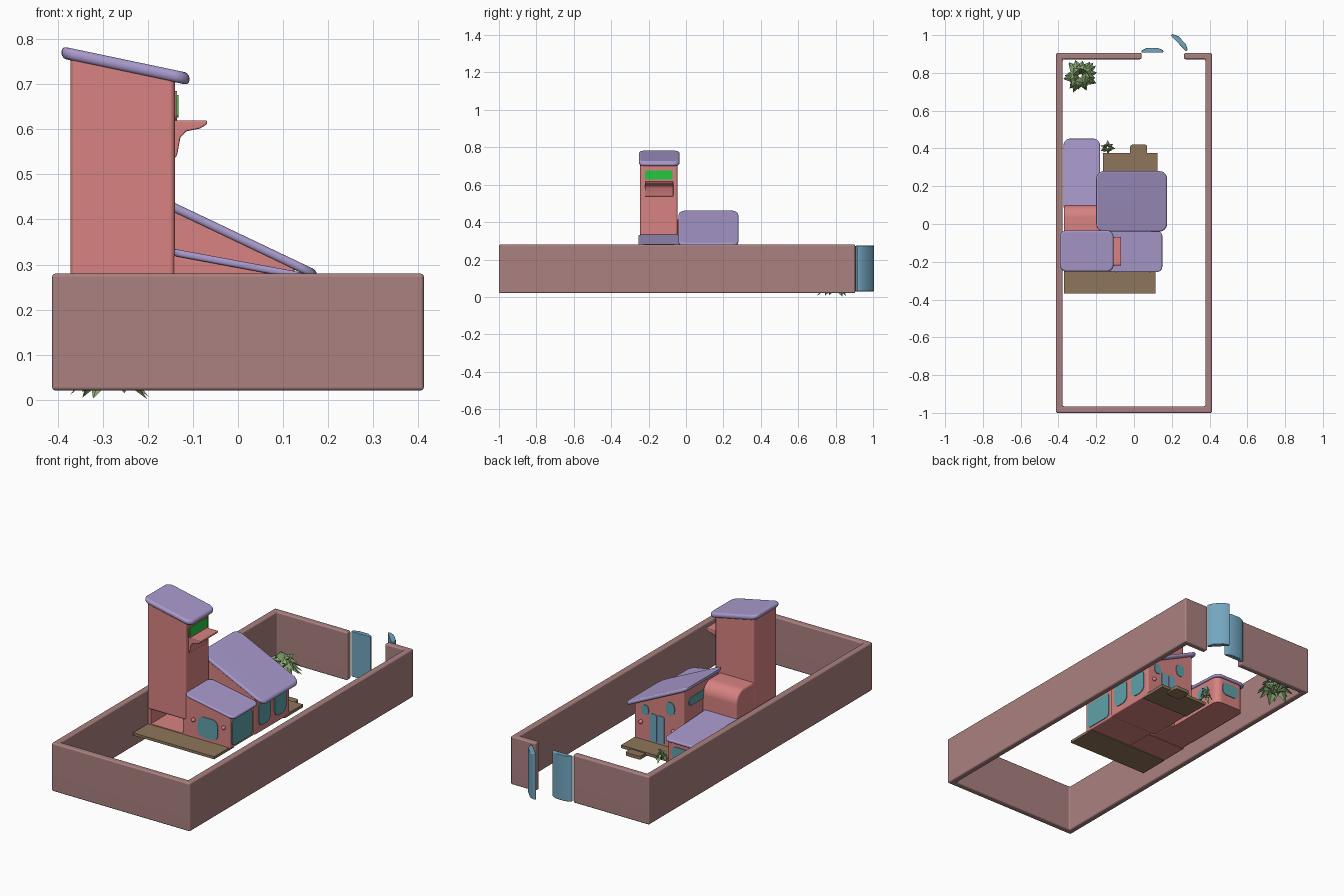
import bpy, bmesh, math, random
from mathutils import Vector

if "Cube" in bpy.data.objects:
    bpy.data.objects.remove(bpy.data.objects["Cube"])
random.seed(4)


def material(name, rgb):
    m = bpy.data.materials.new(name)
    m.diffuse_color = (*rgb, 1)
    m.use_nodes = True
    m.node_tree.nodes["Principled BSDF"].inputs["Base Color"].default_value = m.diffuse_color
    return m


PINK = material("pink plaster", (0.68, 0.225, 0.22))
WALL = material("dusty rose wall", (0.40, 0.22, 0.215))
PURPLE = material("lilac roof", (0.40, 0.325, 0.61))
BROWN = material("brown deck", (0.275, 0.18, 0.105))
GREEN = material("bright green sign", (0.017, 0.58, 0.05))
BLUE = material("blue gate", (0.17, 0.38, 0.52))
GLASS = material("teal glass", (0.115, 0.36, 0.40))
LEAF = material("leaf green", (0.25, 0.39, 0.16))


def finish(name, bm, mat, smooth=True):
    me = bpy.data.meshes.new(name)
    bm.to_mesh(me)
    bm.free()
    me.materials.append(mat)
    ob = bpy.data.objects.new(name, me)
    bpy.context.collection.objects.link(ob)
    if smooth:
        me.polygons.foreach_set("use_smooth", [True] * len(me.polygons))
        me.set_sharp_from_angle(angle=math.radians(40))
        wn = ob.modifiers.new("even shading", 'WEIGHTED_NORMAL')
        wn.keep_sharp = True
    return ob


def prism(name, pts, axis, a, b, mat, bevel=0.0, sx=0.0, sy=0.0):
    """Extrude a 2D outline along an axis, round its edges, then slant it by sx / sy."""
    bm = bmesh.new()
    put = {'x': lambda u, v, w: (w, u, v),
           'y': lambda u, v, w: (u, w, v),
           'z': lambda u, v, w: (u, v, w)}[axis]
    lo = [bm.verts.new(put(u, v, a)) for u, v in pts]
    hi = [bm.verts.new(put(u, v, b)) for u, v in pts]
    bm.faces.new(lo)
    bm.faces.new(hi)
    n = len(pts)
    for i in range(n):
        j = (i + 1) % n
        bm.faces.new((lo[i], lo[j], hi[j], hi[i]))
    bmesh.ops.recalc_face_normals(bm, faces=bm.faces)
    if bevel:
        es = [e for e in bm.edges if e.calc_face_angle(0) > math.radians(35)]
        bmesh.ops.bevel(bm, geom=es, offset=bevel, segments=3, profile=0.5,
                        affect='EDGES', clamp_overlap=True)
    cx = sum(v.co.x for v in bm.verts) / len(bm.verts)
    cy = sum(v.co.y for v in bm.verts) / len(bm.verts)
    for v in bm.verts:
        v.co.z += sx * (v.co.x - cx) + sy * (v.co.y - cy)
    return finish(name, bm, mat)


def rounded(x0, x1, y0, y1, r, steps=6):
    pts = []
    for cx, cy, s in ((x1 - r, y1 - r, 0), (x0 + r, y1 - r, 90),
                      (x0 + r, y0 + r, 180), (x1 - r, y0 + r, 270)):
        for i in range(steps + 1):
            t = math.radians(s + 90 * i / steps)
            pts.append((cx + r * math.cos(t), cy + r * math.sin(t)))
    return pts


def box(name, x0, x1, y0, y1, z0, z1, mat, bevel=0.0):
    return prism(name, [(x0, y0), (x1, y0), (x1, y1), (x0, y1)], 'z', z0, z1, mat, bevel)


def window(name, axis, at, u, v, w, h, r, mat=GLASS):
    """Thin plate with rounded corners lying on a wall."""
    return prism(name, rounded(u - w / 2, u + w / 2, v - h / 2, v + h / 2, r),
                 axis, at - 0.004, at + 0.004, mat)


def ball(name, x, y, z, r, mat):
    bm = bmesh.new()
    bmesh.ops.create_uvsphere(bm, u_segments=12, v_segments=8, radius=r)
    bmesh.ops.translate(bm, verts=bm.verts, vec=(x, y, z))
    return finish(name, bm, mat)


# Courtyard wall with the gate gap at the back
prism("courtyard_wall", [
    (0.265, 0.905), (0.413, 0.905), (0.413, -1), (-0.413, -1), (-0.413, 0.905), (0.04, 0.905),
    (0.04, 0.872), (-0.378, 0.872), (-0.378, -0.965), (0.378, -0.965), (0.378, 0.872),
    (0.265, 0.872)], 'z', 0.02, 0.28, WALL, 0.008)

# Two gate leaves, one closed and one swung open
for name, hx, hy, deg in (("gate_leaf_closed", 0.04, 0.907, 0), ("gate_leaf_open", 0.275, 0.915, 134)):
    c, s = math.cos(math.radians(deg)), math.sin(math.radians(deg))
    side = -1 if deg else 1
    leaf = [(0, 0), (0.115, 0), (0.115, 0.012), (0.085, 0.026), (0.03, 0.026), (0, 0.012)]
    prism(name, [(hx + u * c - side * v * s, hy + u * s + side * v * c) for u, v in leaf],
          'z', 0.03, 0.275, BLUE, 0.004)

# Tower: upper shaft, open porch at the bottom, slanted roof
prism("tower_shaft", [(-0.372, 0.185), (-0.14, 0.185), (-0.14, 0.715), (-0.372, 0.765)],
      'y', -0.245, -0.045, PINK, 0.012)
box("tower_porch_back", -0.37, -0.14, -0.1, -0.045, 0.095, 0.2, PINK)
box("tower_porch_floor", -0.37, -0.14, -0.24, -0.05, 0.093, 0.108, PINK)
for name, x0 in (("tower_porch_left", -0.37), ("tower_porch_right", -0.16)):
    box(name, x0, x0 + 0.018, -0.24, -0.05, 0.095, 0.2, PINK)
prism("tower_roof", rounded(-0.392, -0.108, -0.252, -0.034, 0.035), 'z', 0.728, 0.755,
      PURPLE, 0.011, sx=-0.21)

# Sign panel and ledge on the tower
window("sign_frame", 'x', -0.139, -0.145, 0.652, 0.165, 0.066, 0.014, PINK)
window("sign_panel", 'x', -0.136, -0.145, 0.652, 0.148, 0.05, 0.008, GREEN)
prism("tower_ledge", [(-0.15, 0.62), (-0.068, 0.62), (-0.069, 0.611), (-0.085, 0.602),
                      (-0.115, 0.596), (-0.128, 0.582), (-0.136, 0.54), (-0.15, 0.53)],
      'y', -0.22, -0.068, PINK, 0.004)

# Low front room
prism("front_room", [(-0.15, 0.095), (0.12, 0.095), (0.12, 0.275), (-0.15, 0.322)],
      'y', -0.24, -0.03, PINK, 0.006)
prism("front_room_roof", rounded(-0.145, 0.15, -0.255, -0.035, 0.03), 'z', 0.292, 0.308,
      PURPLE, 0.006, sx=-0.185)
window("front_window", 'y', -0.24, -0.01, 0.175, 0.12, 0.11, 0.035)
window("front_room_side_window", 'x', 0.12, -0.14, 0.178, 0.17, 0.14, 0.02)

# Main house
prism("main_house", [(-0.17, 0.095), (0.125, 0.095), (0.125, 0.295), (-0.17, 0.438)],
      'y', -0.035, 0.26, PINK, 0.006)
prism("main_roof", rounded(-0.2, 0.175, -0.04, 0.28, 0.04), 'z', 0.354, 0.376,
      PURPLE, 0.009, sx=-0.475)
for i, y in enumerate((0.045, 0.18)):
    window(f"main_side_window_{i + 1}", 'x', 0.125, y, 0.195, 0.1, 0.13, 0.035)
for i, x in enumerate((-0.033, 0.013)):
    window(f"back_door_leaf_{i + 1}", 'y', 0.26, x, 0.185, 0.042, 0.15, 0.01, BLUE)
window("back_oval_window_left", 'y', 0.26, -0.09, 0.315, 0.05, 0.07, 0.024)
window("back_oval_window_right", 'y', 0.26, 0.06, 0.27, 0.04, 0.055, 0.019)
window("main_left_window", 'x', -0.17, 0.15, 0.355, 0.14, 0.045, 0.022)

# Rear wing and the rounded block joining it to the tower
prism("rear_wing", rounded(-0.365, -0.188, 0.0, 0.44, 0.035), 'z', 0.095, 0.255, PINK)
prism("rear_wing_roof", rounded(-0.373, -0.18, 0.06, 0.452, 0.035), 'z', 0.25, 0.266,
      PURPLE, 0.006, sy=-0.05)
arc = [(0.035 + 0.065 * math.sin(t), 0.35 + 0.065 * math.cos(t))
       for t in (math.radians(a) for a in range(0, 91, 15))]
prism("rounded_stair_block", [(-0.06, 0.095), (-0.06, 0.415)] + arc + [(0.1, 0.095)],
      'x', -0.371, -0.165, PINK, 0.012)
window("wing_end_window", 'y', 0.44, -0.275, 0.185, 0.1, 0.07, 0.025)
window("wing_side_window", 'x', -0.188, 0.33, 0.19, 0.08, 0.06, 0.025)

# Decks and back step
box("front_deck", -0.37, 0.115, -0.367, -0.2, 0.09, 0.104, BROWN)
box("back_deck", -0.165, 0.125, 0.22, 0.375, 0.09, 0.106, BROWN)
prism("back_step", rounded(-0.02, 0.07, 0.34, 0.42, 0.012), 'z', 0.082, 0.1, BROWN)

# Small wall lamps
for i, (x, y, z) in enumerate(((-0.095, -0.245, 0.2), (0.085, -0.245, 0.205),
                               (-0.11, 0.265, 0.2), (0.085, 0.265, 0.2))):
    ball(f"wall_lamp_{i + 1}", x, y, z, 0.011, PINK)


# Leafy plants made of folded pointed leaves
def plant(name, cx, cy, z0, z1, radius, count):
    bm = bmesh.new()
    for i in range(count):
        t = 2.4 * i + random.uniform(-0.3, 0.3)
        d = Vector((math.cos(t), math.sin(t), 0))
        n = Vector((-d.y, d.x, 0))
        k = (i + 0.5) / count
        reach = radius * (0.55 + 0.45 * k) * random.uniform(0.85, 1.05)
        top = z1 - (z1 - z0) * 0.55 * k
        root = Vector((cx, cy, z0 + (z1 - z0) * 0.3)) + d * reach * 0.12
        mid = Vector((cx, cy, top)) + d * reach * 0.55
        tip = Vector((cx, cy, z0 + (top - z0) * (1 - k))) + d * reach
        w = radius * 0.22
        drop = Vector((0, 0, -0.12 * radius))
        vs = []
        for p in (root, mid + n * w + drop, tip, mid - n * w + drop, mid):
            p = Vector((max(p.x, -0.374), min(p.y, 0.868), max(p.z, z0)))
            vs.append(bm.verts.new(p))
        for a, b in ((0, 1), (1, 2), (2, 3), (3, 0)):
            bm.faces.new((vs[4], vs[a], vs[b]))
    return finish(name, bm, LEAF, smooth=False)


plant("corner_plant", -0.285, 0.785, 0.0, 0.11, 0.11, 30)
plant("deck_plant", -0.14, 0.405, 0.09, 0.165, 0.042, 14)
